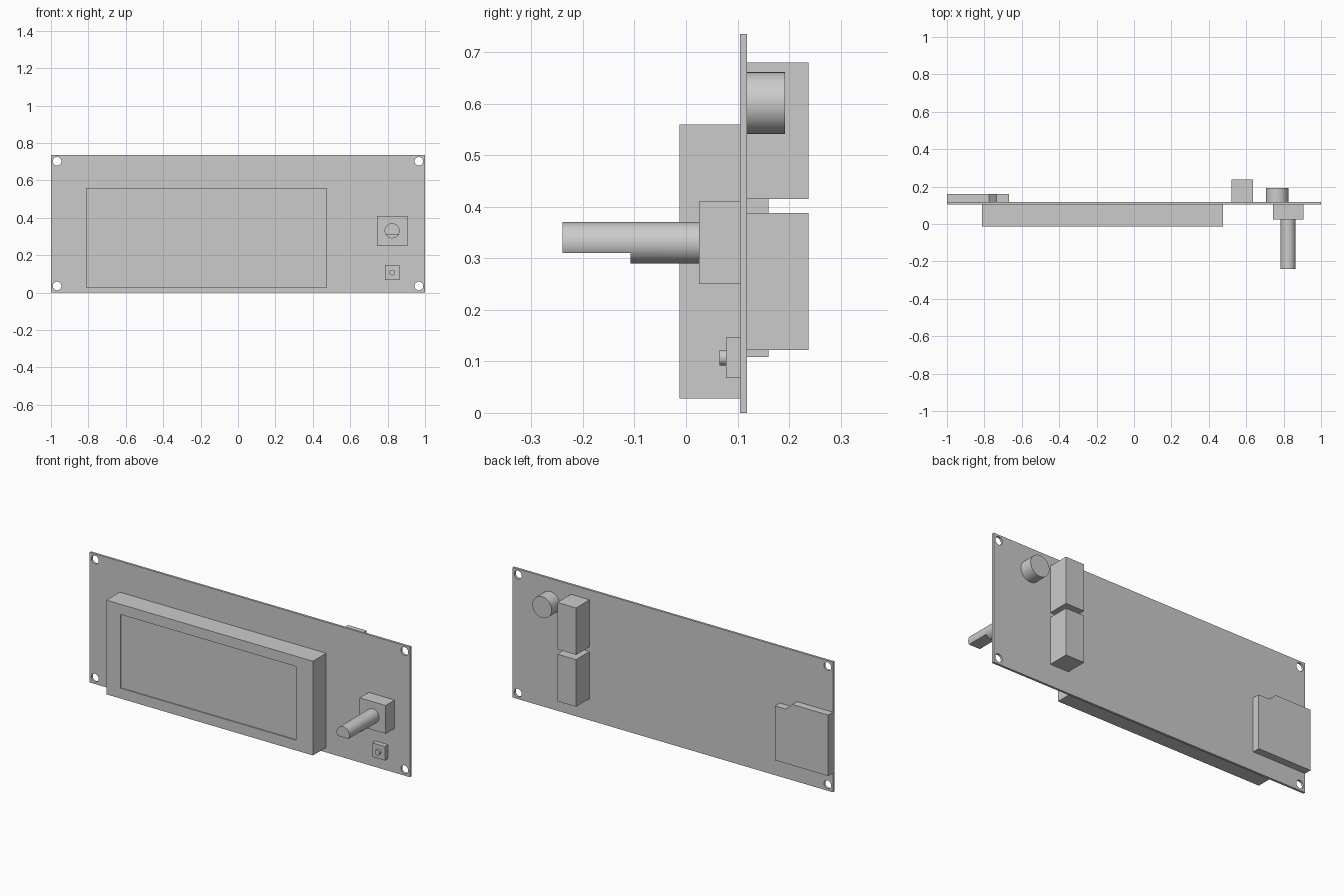
import bpy, bmesh, math
from mathutils import Matrix, Vector

cube = bpy.data.objects.get("Cube")
if cube:
    bpy.data.objects.remove(cube)

GREY = (0.6, 0.6, 0.6, 1)
grey = bpy.data.materials.new("plain grey")
grey.use_nodes = True
grey.diffuse_color = GREY
grey.node_tree.nodes["Principled BSDF"].inputs["Base Color"].default_value = GREY

BOARD_FRONT, BOARD_BACK = 0.105, 0.118


def finish(name, bm):
    bmesh.ops.recalc_face_normals(bm, faces=bm.faces)
    mesh = bpy.data.meshes.new(name)
    bm.to_mesh(mesh)
    bm.free()
    mesh.materials.append(grey)
    obj = bpy.data.objects.new(name, mesh)
    bpy.context.collection.objects.link(obj)
    return obj


def smooth(obj):
    bpy.ops.object.select_all(action="DESELECT")
    obj.select_set(True)
    bpy.context.view_layer.objects.active = obj
    bpy.ops.object.shade_smooth_by_angle(angle=math.radians(30))


def prism(name, outline, y0, y1):
    """Extrude an outline of (x, z) points from y0 to y1."""
    bm = bmesh.new()
    face = bm.faces.new([bm.verts.new((x, y0, z)) for x, z in outline])
    out = bmesh.ops.extrude_face_region(bm, geom=[face])["geom"]
    bmesh.ops.translate(bm, vec=(0, y1 - y0, 0),
                        verts=[v for v in out if isinstance(v, bmesh.types.BMVert)])
    return finish(name, bm)


def box(name, x0, x1, y0, y1, z0, z1):
    return prism(name, [(x0, z0), (x1, z0), (x1, z1), (x0, z1)], y0, y1)


def rod(name, x, z, r, y0, y1):
    """Cylinder lying along y."""
    bm = bmesh.new()
    place = Matrix.Translation((x, (y0 + y1) / 2, z)) @ Matrix.Rotation(math.pi / 2, 4, "X")
    bmesh.ops.create_cone(bm, cap_ends=True, segments=48, radius1=r, radius2=r,
                          depth=y1 - y0, matrix=place)
    obj = finish(name, bm)
    smooth(obj)
    return obj


def cut(obj, cutter):
    mod = obj.modifiers.new("cut", "BOOLEAN")
    mod.operation = "DIFFERENCE"
    mod.solver = "EXACT"
    mod.object = cutter
    bpy.context.view_layer.objects.active = obj
    bpy.ops.object.modifier_apply(modifier=mod.name)
    bpy.data.objects.remove(cutter)


# Circuit board with four mounting holes
board = box("circuit_board", -1, 1, BOARD_FRONT, BOARD_BACK, 0, 0.735)
for x in (-0.967, 0.967):
    for z in (0.035, 0.702):
        cut(board, rod("hole_cutter", x, z, 0.023, 0.05, 0.2))
smooth(board)

# Display module with a shallow recessed window
display = box("display_module", -0.813, 0.477, -0.013, BOARD_FRONT, 0.028, 0.56)
bm = bmesh.new()
bm.from_mesh(display.data)
front = min(bm.faces, key=lambda f: f.calc_center_median().y)
bmesh.ops.inset_region(bm, faces=[front], thickness=0.082)
for v in front.verts:
    v.co.x += 0.03 if v.co.x < 0 else -0.049
bmesh.ops.inset_region(bm, faces=[front], thickness=0)
bmesh.ops.translate(bm, verts=front.verts, vec=(0, 0.006, 0))
bm.to_mesh(display.data)
bm.free()

# Rotary control: body and shaft with a flat on the underside of its tip
box("rotary_body", 0.743, 0.905, 0.025, BOARD_FRONT, 0.25, 0.41)
shaft = rod("rotary_shaft", 0.824, 0.33, 0.04, -0.24, 0.025)
cut(shaft, box("flat_cutter", 0.75, 0.9, -0.3, -0.108, 0.25, 0.31))
smooth(shaft)

# Push button
box("button_body", 0.786, 0.863, 0.078, BOARD_FRONT, 0.068, 0.147)
rod("button_cap", 0.824, 0.107, 0.015, 0.065, 0.078)

# Rear connectors and buzzer
box("lower_connector", 0.52, 0.637, BOARD_BACK, 0.238, 0.122, 0.388)
box("upper_connector", 0.52, 0.637, BOARD_BACK, 0.238, 0.415, 0.68)
rod("buzzer", 0.765, 0.601, 0.06, BOARD_BACK, 0.192)

# Memory card slot with a stepped top edge
prism("card_slot", [(-1, 0.108), (-0.667, 0.108), (-0.667, 0.415), (-0.735, 0.415),
                    (-0.775, 0.452), (-1, 0.452)], BOARD_BACK, 0.16)
